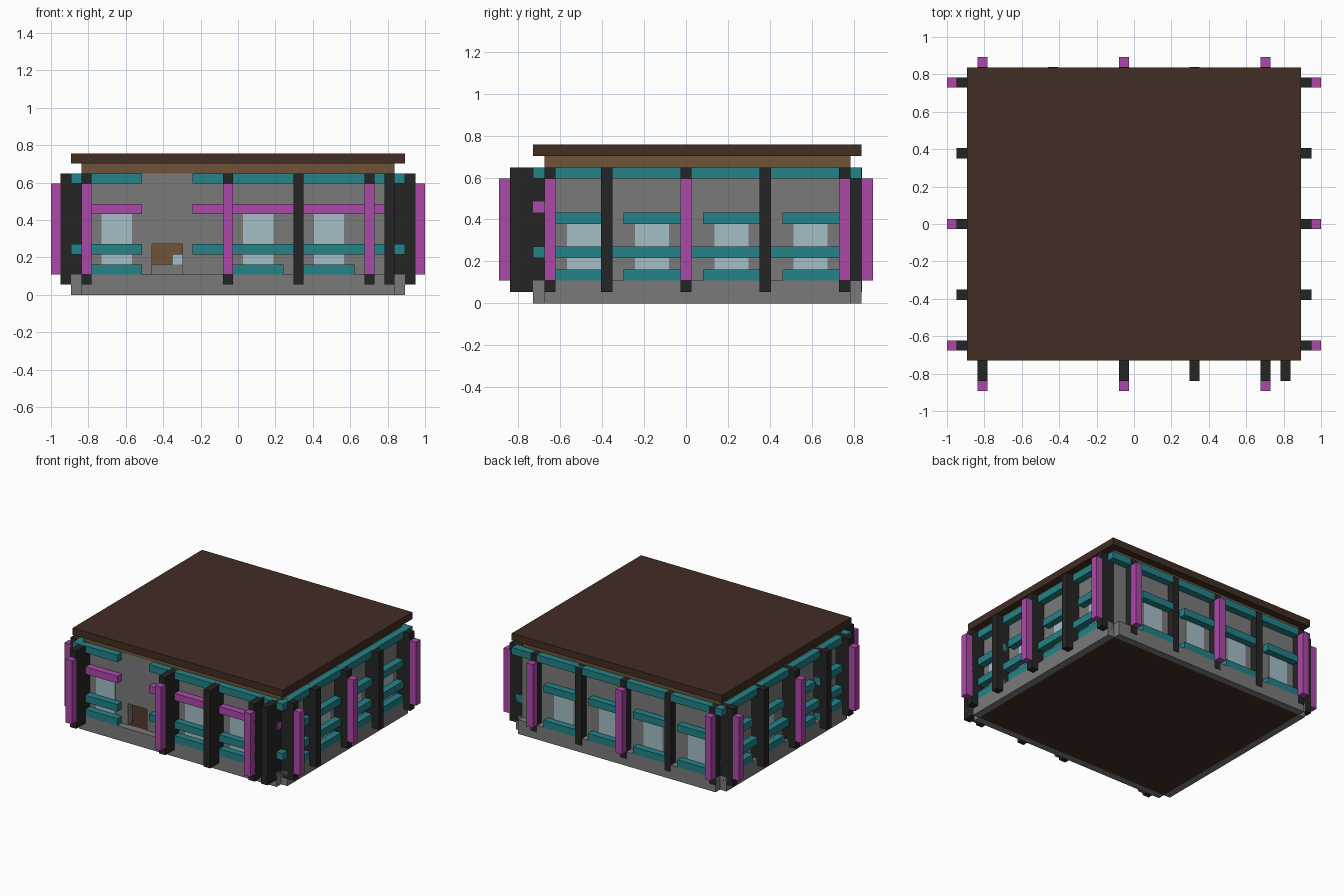
import bpy
import bmesh

cube = bpy.data.objects.get("Cube")
if cube:
    bpy.data.objects.remove(cube, do_unlink=True)

U = 2 / 37     # one building module
E = 0.05       # tiny overlap, in modules


def material(name, rgb):
    m = bpy.data.materials.new(name)
    m.use_nodes = True
    lin = [((c / 255 + 0.055) / 1.055) ** 2.4 for c in rgb] + [1]
    m.diffuse_color = lin
    m.node_tree.nodes["Principled BSDF"].inputs["Base Color"].default_value = lin
    return m


GREY = material("stone_grey", (122, 122, 122))
TEAL = material("teal", (35, 130, 136))
MAGENTA = material("magenta", (172, 72, 168))
BLACK = material("black", (37, 37, 37))
WOOD = material("wood_brown", (112, 84, 56))
DARK = material("dark_brown", (65, 45, 35))
GLASS = material("pale_glass", (164, 190, 198))


def boxes(name, mat, spans):
    """One object from boxes given as (x0, x1, y0, y1, z0, z1) in modules."""
    bm = bmesh.new()
    for x0, x1, y0, y1, z0, z1 in spans:
        verts = bmesh.ops.create_cube(bm, size=1)["verts"]
        for v in verts:
            v.co.x = (x1 if v.co.x > 0 else x0) * U
            v.co.y = (y1 if v.co.y > 0 else y0) * U
            v.co.z = (z1 if v.co.z > 0 else z0) * U
    me = bpy.data.meshes.new(name)
    bm.to_mesh(me)
    bm.free()
    me.materials.append(mat)
    ob = bpy.data.objects.new(name, me)
    bpy.context.collection.objects.link(ob)


# Outline of the house
W, F, B = 15.5, -12.5, 14.5     # half width, front face, back face


def on_side(side, a0, a1, d0, d1, z0, z1):
    """Box along a facade: a = position along it, d = distance out from it."""
    if side == "front":
        return (a0, a1, F - d1, F - d0, z0, z1)
    if side == "back":
        return (a0, a1, B + d0, B + d1, z0, z1)
    if side == "left":
        return (W + d0, W + d1, a0, a1, z0, z1)
    return (-W - d1, -W - d0, a0, a1, z0, z1)


# Floor, plinth and roof
boxes("floor", DARK, [(-W, W, F, B, 0, 2)])
boxes("plinth", GREY, [on_side(s, -W, W, 0, 1, 0, 2) for s in ("front", "back")]
      + [on_side(s, F, B, 0, 1, 0, 2) for s in ("left", "right")])
boxes("ceiling_slab", WOOD, [(-W, W, F, B, 12, 13)])
boxes("roof", DARK, [(-W - 1, W + 1, F - 1, B + 1, 13, 14)])

# Walls, with a doorway left open at the front
D0, D1 = -8.5, -5.5
boxes("front_wall", GREY, [on_side("front", -W, D0, -1, 0, 2, 12),
                           on_side("front", D1, W, -1, 0, 2, 12),
                           on_side("front", D0, D1, -1, 0, 5, 12)])
boxes("back_wall", GREY, [on_side("back", -W, W, -1, 0, 2, 12)])
for s in ("left", "right"):
    boxes(s + "_wall", GREY, [on_side(s, F + 1, B - 1, -1, 0, 2, 12)])

# Counter seen through the doorway
boxes("inner_counter", WOOD, [(D0, -6.5, 10, 11, 3, 5), (-6.5, D1, 10, 11, 4, 5)])

# Per facade: post positions, posts with outer fins, post depth, windows, window top
SIDES = {
    "front": ((-15, -1, 6, 13, 15), (-15, -1, 13), 3, (-12, 2, 9), 8),
    "back": ((-15, -8, -1, 6, 13), (-15, -1, 13), 1, (-12, -5, 2, 9), 7),
    "left": ((-12, -7, 0, 7, 14), (-12, 0, 14), 2, (-9, -3, 4, 11), 7),
    "right": ((-12, -7, 0, 7, 14), (-12, 0, 14), 2, (-9, -3, 4, 11), 7),
}
for s, (posts, fins, depth, windows, top) in SIDES.items():
    boxes(s + "_posts", BLACK, [on_side(s, p - .5, p + .5, 0, depth + E, 1, 12) for p in posts])
    boxes(s + "_fins", MAGENTA,
          [on_side(s, p - .5, p + .5, depth, depth + 1, 2, 11) for p in fins])
    boxes(s + "_window_panes", GLASS,
          [on_side(s, w - 1.5, w + 1.5, -1 - E, E, 3, top) for w in windows])
    boxes(s + "_window_sills", TEAL,
          [on_side(s, w - 2.5, w + 2.5, 0, 1, 2, 3) for w in windows])
    if s != "front":
        boxes(s + "_window_heads", TEAL,
              [on_side(s, w - 2.5, w + 2.5, 0, 1, 7, 8) for w in windows])

# Long horizontal beams
FRONT_RUNS = ((-W - 1, -9.5), (-4.5, W + 1))
for name, z in (("front_top_beams", 11), ("front_mid_beams", 4)):
    boxes(name, TEAL, [on_side("front", a, b, 0, 1, z, z + 1) for a, b in FRONT_RUNS])
boxes("front_lintel_beams", MAGENTA, [on_side("front", a, b, 0, 1, 8, 9)
                                      for a, b in ((-W - E, -9.5), (-4.5, W + E))])
boxes("back_top_beam", TEAL, [on_side("back", -W - 1, W + 1, 0, 1, 11, 12)])
for s in ("left", "right"):
    boxes(s + "_beams", TEAL, [on_side(s, F, B, 0, 1, z, z + 1) for z in (4, 11)])
